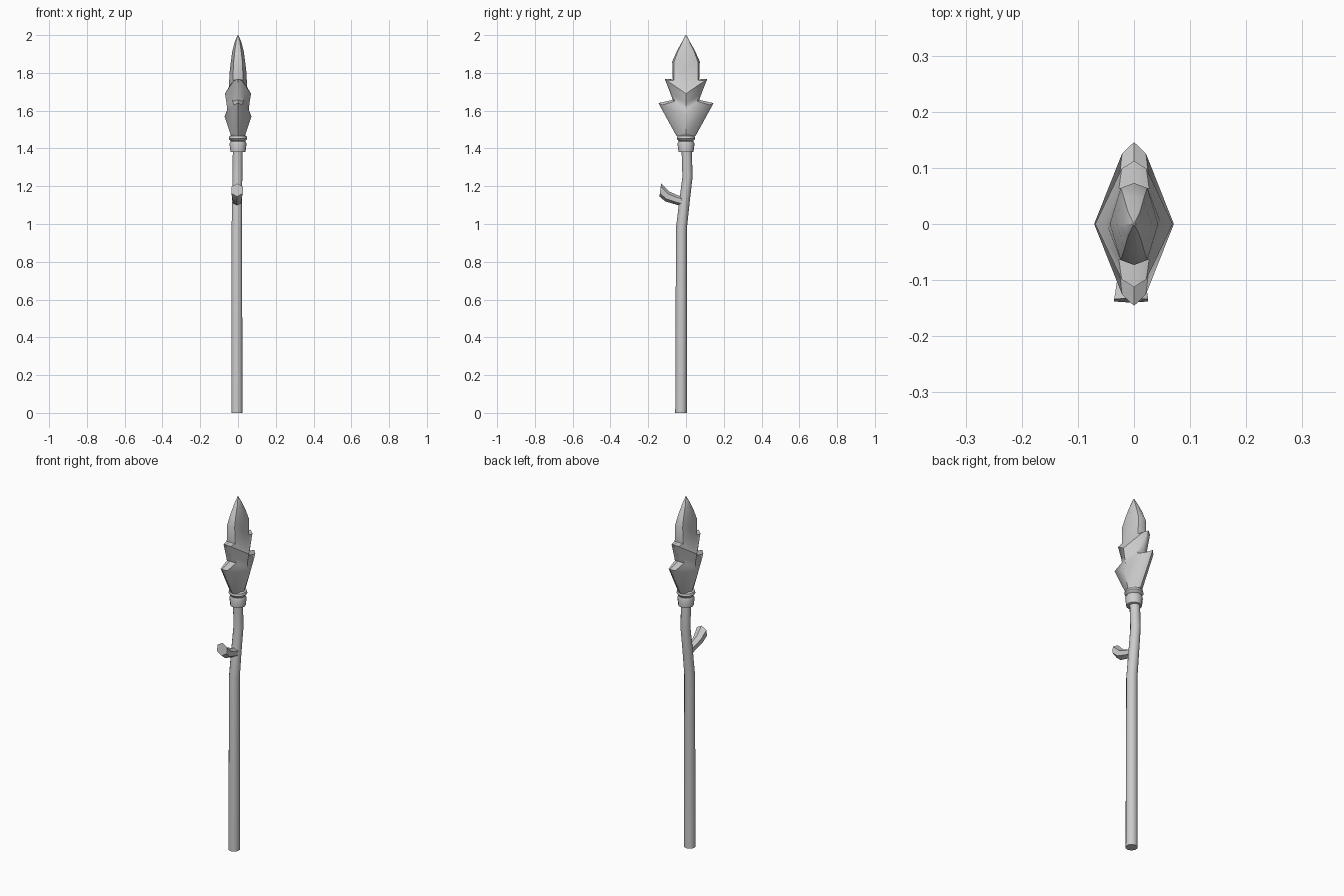
import bpy, bmesh
from math import sin, cos, pi, radians
from mathutils import Vector

if "Cube" in bpy.data.objects:
    bpy.data.objects.remove(bpy.data.objects["Cube"])


def loft(name, rings, angle=40):
    """Skin a list of equal-length vertex rings and cap both ends."""
    bm = bmesh.new()
    loops = [[bm.verts.new(p) for p in ring] for ring in rings]
    n = len(loops[0])
    for a, b in zip(loops, loops[1:]):
        for i in range(n):
            j = (i + 1) % n
            bm.faces.new((a[i], a[j], b[j], b[i]))
    bm.faces.new(loops[0][::-1])
    bm.faces.new(loops[-1])
    bmesh.ops.recalc_face_normals(bm, faces=bm.faces)
    mesh = bpy.data.meshes.new(name)
    bm.to_mesh(mesh)
    bm.free()
    obj = bpy.data.objects.new(name, mesh)
    bpy.context.collection.objects.link(obj)
    bpy.ops.object.select_all(action='DESELECT')
    obj.select_set(True)
    bpy.context.view_layer.objects.active = obj
    bpy.ops.object.shade_smooth_by_angle(angle=radians(angle))
    return obj


def circle(center, radius, axis, sides, phase=0):
    """Ring of points around a center, square to an axis in the yz plane."""
    axis = Vector(axis).normalized()
    u = Vector((1, 0, 0))
    v = axis.cross(u)
    return [Vector(center) + radius * (cos(2 * pi * i / sides + phase) * u
            + sin(2 * pi * i / sides + phase) * v) for i in range(sides)]


# Bent wooden shaft: x, y, z, radius
shaft = [(-.006, -.026, 0, .031), (-.006, -.024, .98, .029),
         (-.005, -.008, 1.12, .028), (-.003, .008, 1.25, .027),
         (-.002, .004, 1.38, .027), (0, 0, 1.48, .027)]
loft("shaft", [circle((x, y, z), r, (0, 0, 1), 10, pi / 10)
               for x, y, z, r in shaft], 50)

# Broken side branch, flaring to its cut tip
branch = [((-.005, -.012, 1.118), .025, (0, -1, .2)),
          ((-.005, -.05, 1.128), .025, (0, -1, .25)),
          ((-.005, -.10, 1.146), .028, (0, -1, .4)),
          ((-.005, -.136, 1.18), .035, (0, -1, .12))]
loft("side_branch", [circle(c, r, a, 6, pi / 6) for c, r, a in branch], 35)

# Two binding collars below the head
collars = {"lower_collar": [(1.38, .035), (1.382, .040), (1.425, .045),
                            (1.438, .040), (1.44, .030)],
           "upper_collar": [(1.436, .030), (1.438, .038), (1.452, .049),
                            (1.465, .046), (1.472, .034)]}
for name, profile in collars.items():
    loft(name, [circle((0, 0, z), r, (0, 0, 1), 12) for z, r in profile], 45)


def blade_ring(hx, hy, zx, zy, mx, my):
    """Lens-shaped section; side corners at height zx, edge corners at zy."""
    zm = zx + (zy - zx) * my
    quarter = [(hx, 0, zx), (hx * mx, hy * my, zm), (0, hy, zy)]
    half = quarter + [(-x, y, z) for x, y, z in quarter[1::-1]]
    return half + [(-x, -y, z) for x, y, z in half[1:-1]]


# Barbed head: half x, half y, side height, edge height, mid-corner fractions
head = [(.036, .050, 1.465, 1.465, .55, .80),
        (.071, .146, 1.57, 1.64, .30, .86),
        (.057, .070, 1.605, 1.657, .50, .85),
        (.061, .080, 1.64, 1.685, .45, .85),
        (.069, .113, 1.69, 1.768, .32, .87),
        (.049, .070, 1.72, 1.766, .55, .90),
        (.043, .073, 1.82, 1.86, .55, .88),
        (.031, .050, 1.91, 1.912, .55, .88),
        (.018, .022, 1.963, 1.963, .55, .88),
        (.002, .002, 2.0, 2.0, .55, .88)]
loft("barbed_head", [blade_ring(*row) for row in head], 40)
